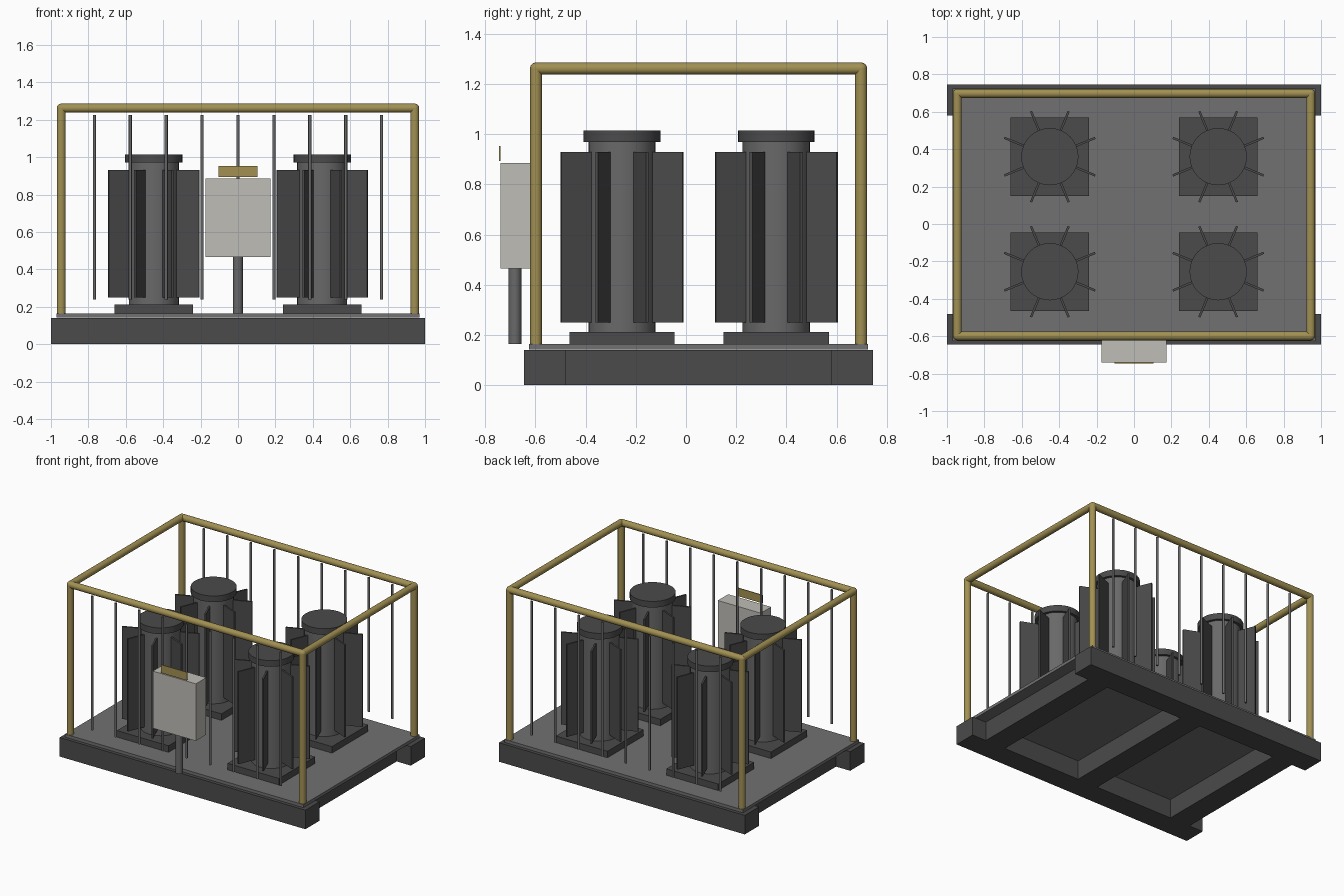
import bpy, math
from mathutils import Vector

if "Cube" in bpy.data.objects:
    bpy.data.objects.remove(bpy.data.objects["Cube"])


def material(name, rgb):
    m = bpy.data.materials.new(name)
    m.diffuse_color = (*rgb, 1)
    m.use_nodes = True
    m.node_tree.nodes["Principled BSDF"].inputs["Base Color"].default_value = m.diffuse_color
    return m


DARK = material("dark grey", (0.07, 0.07, 0.07))
DECK = material("deck grey", (0.165, 0.165, 0.165))
STEEL = material("steel grey", (0.14, 0.14, 0.14))
YELLOW = material("dull yellow", (0.36, 0.28, 0.085))
PALE = material("pale grey", (0.52, 0.51, 0.475))


def box(name, lo, hi, mat):
    """Box between two corners."""
    lo, hi = Vector(lo), Vector(hi)
    bpy.ops.mesh.primitive_cube_add(size=1, location=(lo + hi) / 2)
    o = bpy.context.object
    o.name = name
    o.scale = hi - lo
    bpy.ops.object.transform_apply(location=False, rotation=False, scale=True)
    o.data.materials.append(mat)
    return o


def rod(name, a, b, radius, mat, sides=24):
    """Smooth cylinder from point a to point b."""
    a, b = Vector(a), Vector(b)
    bpy.ops.mesh.primitive_cylinder_add(vertices=sides, radius=radius, depth=(b - a).length,
                                        location=(a + b) / 2)
    o = bpy.context.object
    o.name = name
    o.rotation_euler = (b - a).to_track_quat('Z', 'Y').to_euler()
    bpy.ops.object.shade_smooth_by_angle(angle=math.radians(35))
    o.data.materials.append(mat)
    return o


# Skid: two long beams and three cross beams
box("front_beam", (-1, -0.645, 0), (1, -0.48, 0.14), DARK)
box("back_beam", (-1, 0.58, 0), (1, 0.745, 0.14), DARK)
for x in (-0.802, 0, 0.802):
    box("cross_beam", (x - 0.083, -0.48, 0), (x + 0.083, 0.58, 0.14), DARK)

# Deck plate
box("deck", (-0.97, -0.625, 0.143), (0.97, 0.725, 0.165), DECK)

# Guard frame: posts, top rails and rounded corners
PX, YF, YB, TOP, R = 0.945, -0.598, 0.698, 1.262, 0.024
for x in (-PX, PX):
    for y in (YF, YB):
        rod("frame_post", (x, y, 0.143), (x, y, TOP), R, YELLOW)
        bpy.ops.mesh.primitive_uv_sphere_add(segments=16, ring_count=8, radius=R,
                                             location=(x, y, TOP))
        corner = bpy.context.object
        corner.name = "frame_corner"
        bpy.ops.object.shade_smooth()
        corner.data.materials.append(YELLOW)
    rod("side_rail", (x, YF, TOP), (x, YB, TOP), R, YELLOW)
for y in (YF, YB):
    rod("long_rail", (-PX, y, TOP), (PX, y, TOP), R, YELLOW)
    # Hanging guard bars
    for i in range(-4, 5):
        rod("guard_bar", (i * 0.192, y, 0.24), (i * 0.192, y, 1.225), 0.0085, STEEL, 12)

# Four finned columns
for cx in (-0.45, 0.45):
    for cy in (-0.255, 0.36):
        box("column_base", (cx - 0.21, cy - 0.21, 0.165), (cx + 0.21, cy + 0.21, 0.213), DARK)
        rod("column_tube", (cx, cy, 0.213), (cx, cy, 0.97), 0.134, STEEL, 32)
        rod("column_cap", (cx, cy, 0.97), (cx, cy, 1.015), 0.153, DARK, 32)
        for k in range(8):
            a = math.radians(22.5 + 45 * k)
            fin = box("cooling_fin", (-0.066, -0.006, 0.25), (0.066, 0.006, 0.93), DARK)
            fin.location = (cx + 0.197 * math.cos(a), cy + 0.197 * math.sin(a), 0.59)
            fin.rotation_euler.z = a

# Control box on its stand, with a thin sign plate
rod("control_stand", (0, -0.682, 0.165), (0, -0.682, 0.47), 0.026, STEEL)
box("control_box", (-0.175, -0.74, 0.465), (0.175, -0.62, 0.885), PALE)
box("sign_plate", (-0.105, -0.745, 0.893), (0.105, -0.739, 0.953), YELLOW)
